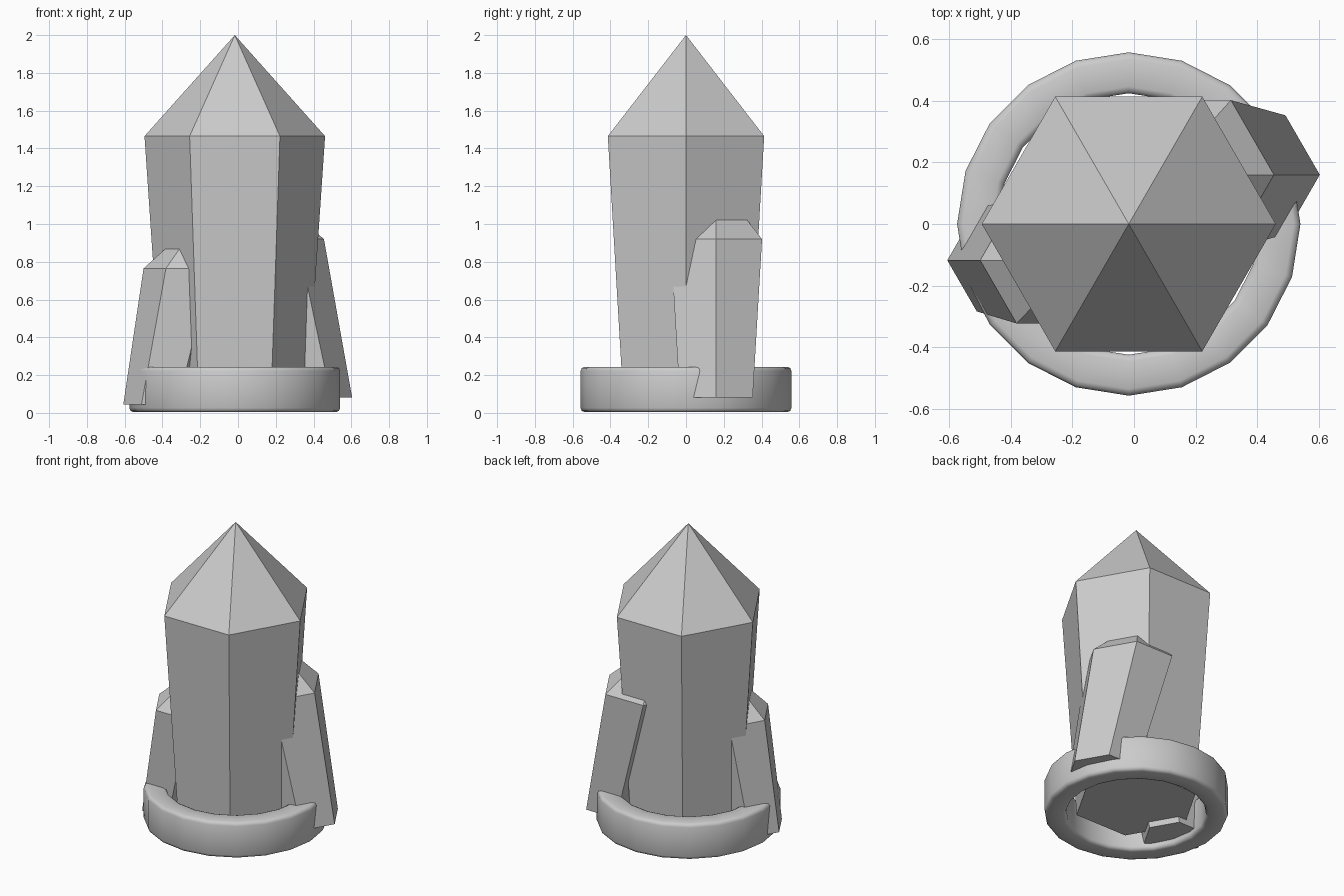
import bpy, bmesh
from math import cos, sin, pi

if "Cube" in bpy.data.objects:
    bpy.data.objects.remove(bpy.data.objects["Cube"])


def loft(name, rings, sides=6, closed=False, smooth=False):
    """Skin a stack of regular polygons given as (cx, cy, z, radius)."""
    bm = bmesh.new()
    loops = []
    for cx, cy, z, r in rings:
        if r == 0:
            loops.append([bm.verts.new((cx, cy, z))])
        else:
            loops.append([bm.verts.new((cx + r * cos(2 * pi * i / sides),
                                        cy + r * sin(2 * pi * i / sides), z))
                          for i in range(sides)])
    pairs = list(zip(loops, loops[1:]))
    if closed:
        pairs.append((loops[-1], loops[0]))
    else:
        bm.faces.new(loops[0][::-1])
        if len(loops[-1]) > 1:
            bm.faces.new(loops[-1])
    for a, b in pairs:
        for i in range(sides):
            j = (i + 1) % sides
            if len(b) == 1:
                bm.faces.new((a[i], a[j], b[0]))
            else:
                bm.faces.new((a[i], a[j], b[j], b[i]))
    bmesh.ops.recalc_face_normals(bm, faces=bm.faces)
    for f in bm.faces:
        f.smooth = smooth
    mesh = bpy.data.meshes.new(name)
    bm.to_mesh(mesh)
    bm.free()
    obj = bpy.data.objects.new(name, mesh)
    bpy.context.collection.objects.link(obj)
    return obj


CX = -0.017

# Main pointed crystal, flaring upwards
loft("main_crystal", [(CX, 0, 0.08, 0.384), (CX, 0, 1.465, 0.478), (CX, 0, 2.0, 0)])

# Two leaning side crystals with blunt tips
loft("right_crystal", [(0.381, 0.16, 0.082, 0.223), (0.175, 0.16, 0.92, 0.28),
                       (0.15, 0.16, 1.02, 0.19)])
loft("left_crystal", [(-0.415, -0.118, 0.045, 0.192), (-0.263, -0.118, 0.765, 0.237),
                      (-0.235, -0.118, 0.868, 0.15)])

# Base ring: rounded rectangular section swept around 20 sides
r_in, r_out, z0, z1, b = 0.425, 0.558, 0.004, 0.244, 0.022
section = []
for cr, cz, start in ((r_out - b, z0 + b, -pi / 2), (r_out - b, z1 - b, 0),
                      (r_in + b, z1 - b, pi / 2), (r_in + b, z0 + b, pi)):
    for k in range(3):
        a = start + k * pi / 4
        section.append((CX, 0, cz + b * sin(a), cr + b * cos(a)))
loft("base_ring", section, sides=20, closed=True, smooth=True)
